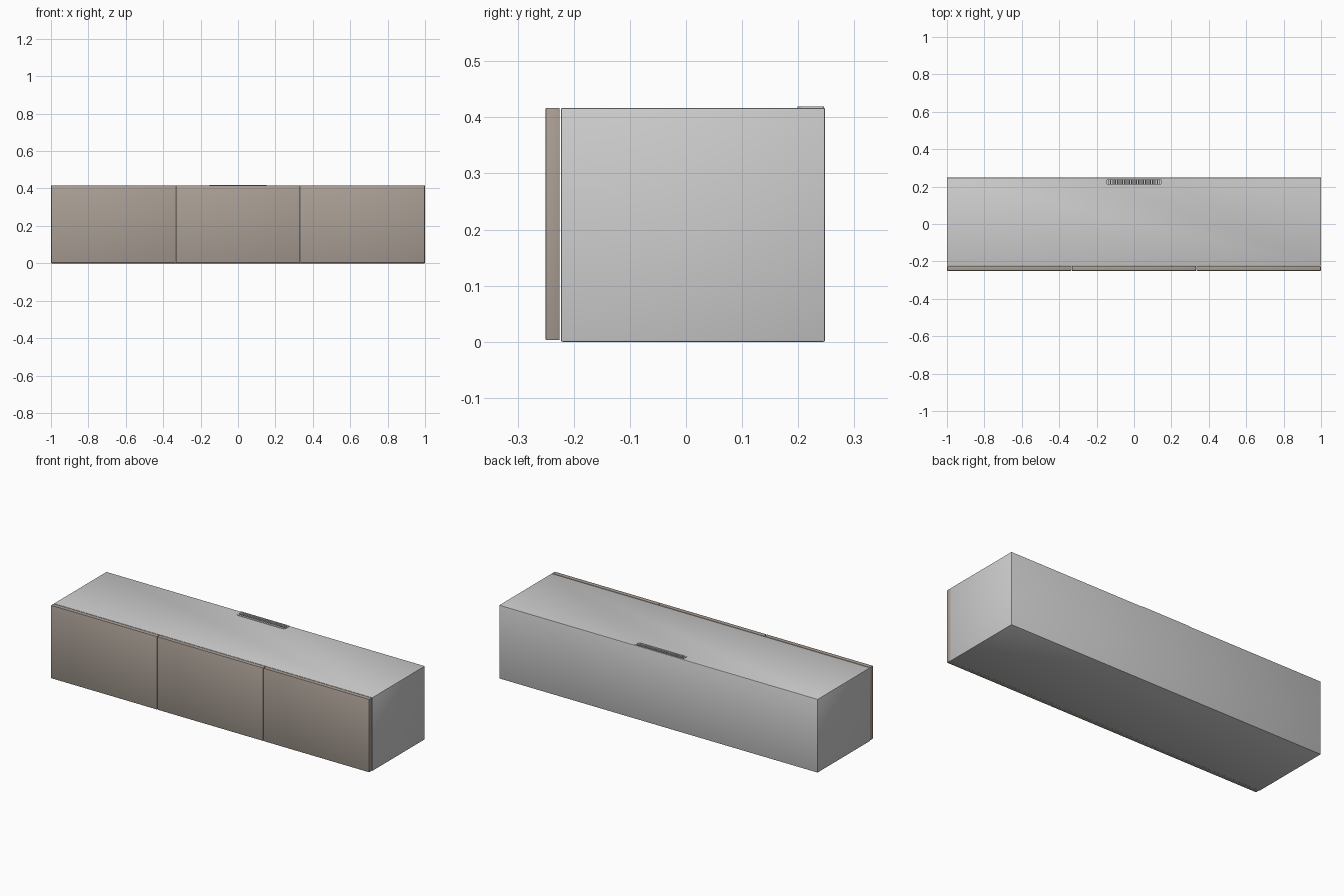
import bpy, bmesh, math

if "Cube" in bpy.data.objects:
    bpy.data.objects.remove(bpy.data.objects["Cube"])


def material(name, rgb):
    m = bpy.data.materials.new(name)
    m.diffuse_color = (*rgb, 1)
    m.use_nodes = True
    m.node_tree.nodes["Principled BSDF"].inputs["Base Color"].default_value = m.diffuse_color
    return m


GREY = material("light grey lacquer", (0.62, 0.62, 0.62))
TAUPE = material("taupe front", (0.40, 0.345, 0.30))


def finish(name, bm, mat):
    bmesh.ops.recalc_face_normals(bm, faces=bm.faces)
    me = bpy.data.meshes.new(name)
    bm.to_mesh(me)
    bm.free()
    me.materials.append(mat)
    ob = bpy.data.objects.new(name, me)
    bpy.context.collection.objects.link(ob)
    return ob


def box(name, lo, hi, bevel, mat):
    bm = bmesh.new()
    bmesh.ops.create_cube(bm, size=1)
    for v in bm.verts:
        v.co = [lo[i] + (v.co[i] + 0.5) * (hi[i] - lo[i]) for i in range(3)]
    if bevel:
        bmesh.ops.bevel(bm, geom=bm.edges[:], offset=bevel, segments=2,
                        profile=0.5, affect='EDGES')
    return finish(name, bm, mat)


def rounded_outline(x, y0, y1, r_front, r_back, n=6):
    """Counter-clockwise rounded rectangle, softer at the front corners."""
    pts = []
    for cx, cy, r, a in ((x - r_back, y1 - r_back, r_back, 0),
                         (-x + r_back, y1 - r_back, r_back, 90),
                         (-x + r_front, y0 + r_front, r_front, 180),
                         (x - r_front, y0 + r_front, r_front, 270)):
        for i in range(n + 1):
            t = math.radians(a + 90 * i / n)
            pts.append((cx + r * math.cos(t), cy + r * math.sin(t)))
    return pts


def bridge(bm, loops):
    rings = [[bm.verts.new((x, y, z)) for x, y in pts] for pts, z in loops]
    for a, b in zip(rings, rings[1:]):
        for i in range(len(a)):
            j = (i + 1) % len(a)
            bm.faces.new((a[i], a[j], b[j], b[i]))
    return rings


TOP = 0.417

# Cabinet body
body = box("cabinet_body", (-1, -0.223, 0), (1, 0.248, TOP), 0.003, GREY)

# Three door fronts
for i, label in enumerate(("left", "middle", "right")):
    x = -1 + i * 2 / 3
    box(f"{label}_door", (x + 0.0015, -0.25, 0.003),
        (x + 2 / 3 - 0.0015, -0.2255, TOP), 0.0012, TAUPE)

# Cable slot cut into the top
outer = rounded_outline(0.153, 0.199, 0.246, 0.016, 0.004)
inner = rounded_outline(0.146, 0.212, 0.239, 0.010, 0.010)
bm = bmesh.new()
rings = bridge(bm, [(inner, TOP - 0.012), (inner, TOP + 0.02)])
for r in rings:
    bm.faces.new(r)
cutter = finish("slot_cutter", bm, GREY)
cutter.hide_render = True
cutter.hide_viewport = False
cut = body.modifiers.new("cable slot", 'BOOLEAN')
cut.object = cutter
cut.solver = 'EXACT'
bpy.context.view_layer.objects.active = body
body.select_set(True)
bpy.ops.object.modifier_apply(modifier=cut.name)
bpy.data.objects.remove(cutter)

# Raised rim around the cable slot
bm = bmesh.new()
bridge(bm, [(outer, TOP - 0.001), (outer, TOP + 0.0025),
            (inner, TOP + 0.0025), (inner, TOP - 0.001)])
finish("cable_slot_rim", bm, GREY)

# Comb of small bristles filling the slot
bm = bmesh.new()
COUNT = 30
for i in range(COUNT):
    x = -0.135 + 0.27 * i / (COUNT - 1)
    made = bmesh.ops.create_cube(bm, size=1)["verts"]
    for v in made:
        v.co = (x + v.co.x * 0.005, 0.2255 + v.co.y * 0.027,
                TOP - 0.006 + v.co.z * 0.006)
finish("cable_slot_brush", bm, GREY)

for ob in bpy.context.scene.objects:
    bpy.ops.object.select_all(action='DESELECT')
    ob.select_set(True)
    bpy.context.view_layer.objects.active = ob
    bpy.ops.object.shade_smooth_by_angle(angle=math.radians(40))
